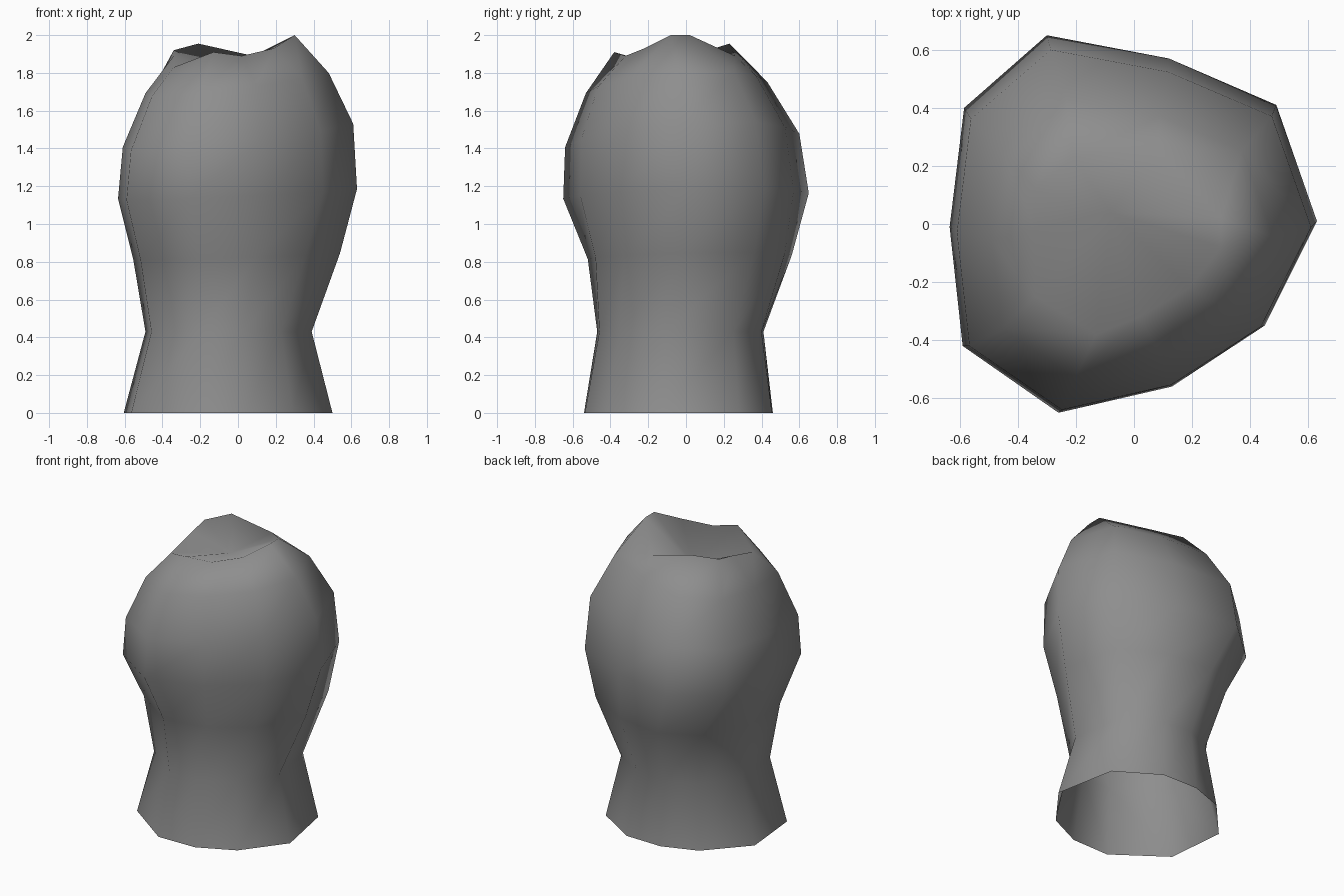
import bpy
import bmesh

cube = bpy.data.objects.get("Cube")
if cube:
    bpy.data.objects.remove(cube, do_unlink=True)

GREY = (0.27, 0.27, 0.27, 1.0)
mat = bpy.data.materials.new("plain grey")
mat.use_nodes = True
mat.diffuse_color = GREY
mat.node_tree.nodes["Principled BSDF"].inputs["Base Color"].default_value = GREY

# Irregular ten-sided cross-sections, clockwise from the back
HEAD = [(-.30, .65), (.12, .57), (.49, .41), (.63, .01), (.45, -.35),
        (.13, -.56), (-.26, -.65), (-.59, -.42), (-.635, -.01), (-.585, .40)]
FOOT = [(-.125, .46), (.137, .455), (.42, .28), (.50, -.143), (.29, -.42),
        (.046, -.535), (-.232, -.54), (-.565, -.30), (-.605, .109), (-.363, .375)]

# Height, x range, y range, tilt and share of the head section in each ring
RINGS = [(0, -.605, .50, -.54, .46, 0, 0),
         (.43, -.49, .39, -.47, .41, 0, .1),
         (.83, -.555, .54, -.52, .56, .03, .45),
         (1.16, -.635, .63, -.65, .65, .04, 1),
         (1.47, -.61, .61, -.64, .60, .10, 1),
         (1.75, -.49, .48, -.53, .43, .11, 1)]

# Uneven rim around the dented top
RIM = [(-.21, .23, 1.955), (.08, .26, 1.89), (.30, .02, 2), (.30, -.08, 2),
       (.19, -.22, 1.93), (.02, -.32, 1.89), (-.13, -.38, 1.91),
       (-.34, -.25, 1.83), (-.34, -.02, 1.89), (-.34, .12, 1.92)]
DENT = (-.08, .04, 1.79)


def fit(values, low, high):
    a, b = min(values), max(values)
    return [low + (v - a) / (b - a) * (high - low) for v in values]


def ring_points(z, x0, x1, y0, y1, tilt, share):
    mixed = [(f[0] + (h[0] - f[0]) * share, f[1] + (h[1] - f[1]) * share)
             for f, h in zip(FOOT, HEAD)]
    xs = fit([p[0] for p in mixed], x0, x1)
    ys = fit([p[1] for p in mixed], y0, y1)
    return [(x, y, z + tilt * (x + .6 * y)) for x, y in zip(xs, ys)]


# Stack the rings into an open-bottomed body
bm = bmesh.new()
loops = [[bm.verts.new(p) for p in ring_points(*ring)] for ring in RINGS]
loops.append([bm.verts.new(p) for p in RIM])
count = len(HEAD)
for low, high in zip(loops, loops[1:]):
    for i in range(count):
        j = (i + 1) % count
        bm.faces.new((low[j], low[i], high[i], high[j]))

# Sunken top
centre = bm.verts.new(DENT)
for i in range(count):
    bm.faces.new((loops[-1][(i + 1) % count], loops[-1][i], centre))

for face in bm.faces:
    face.smooth = True
mesh = bpy.data.meshes.new("body")
bm.to_mesh(mesh)
bm.free()
mesh.materials.append(mat)
body = bpy.data.objects.new("body", mesh)
bpy.context.collection.objects.link(body)
